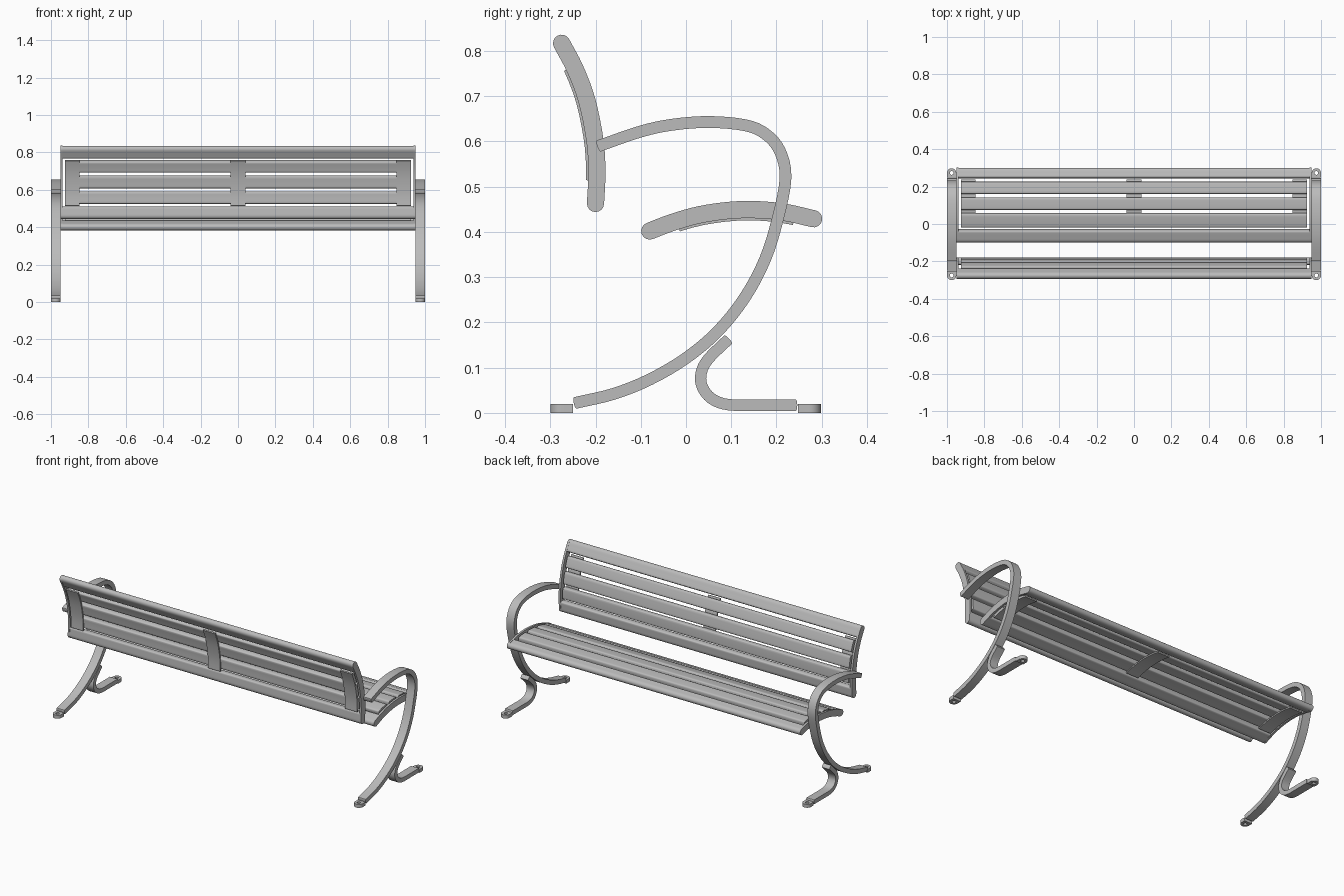
import bpy, bmesh, math
from mathutils import Vector

if "Cube" in bpy.data.objects:
    bpy.data.objects.remove(bpy.data.objects["Cube"])

metal = bpy.data.materials.new("grey_metal")
metal.use_nodes = True
metal.diffuse_color = (0.5, 0.5, 0.5, 1)
metal.node_tree.nodes["Principled BSDF"].inputs["Base Color"].default_value = (0.5, 0.5, 0.5, 1)


def finish(name, bm):
    bmesh.ops.recalc_face_normals(bm, faces=bm.faces)
    mesh = bpy.data.meshes.new(name)
    bm.to_mesh(mesh)
    bm.free()
    mesh.materials.append(metal)
    mesh.shade_smooth()
    mesh.set_sharp_from_angle(angle=math.radians(35))
    obj = bpy.data.objects.new(name, mesh)
    bpy.context.collection.objects.link(obj)
    return obj


def spline(points, steps=4):
    """Smooth curve through (y, z) points."""
    p = [Vector(q) for q in points]
    p = [2 * p[0] - p[1]] + p + [2 * p[-1] - p[-2]]
    out = []
    for a, b, c, d in zip(p, p[1:], p[2:], p[3:]):
        for i in range(steps):
            t = i / steps
            out.append(0.5 * (2 * b + (c - a) * t + (2 * a - 5 * b + 4 * c - d) * t ** 2
                              + (3 * b - a - 3 * c + d) * t ** 3))
    return out + [p[-2]]


def section(path, axis, lo, hi, n=6):
    """Part of a path between two coordinates on one axis."""
    out = []
    for i in range(n + 1):
        v = lo + (hi - lo) * i / n
        for a, b in zip(path, path[1:]):
            if v <= b[axis] or b is path[-1]:
                out.append(a.lerp(b, (v - a[axis]) / (b[axis] - a[axis])))
                break
    return out


def strip(name, path, x0, x1, half, caps, shift=0.0):
    """Band of thickness 2*half along a (y, z) path, with rounded ends."""
    n = len(path)
    tang = [(path[min(i + 1, n - 1)] - path[max(i - 1, 0)]).normalized() for i in range(n)]
    norm = [Vector((-t.y, t.x)) for t in tang]
    mid = [p + m * shift for p, m in zip(path, norm)]
    outline = [p + m * half for p, m in zip(mid, norm)]
    arc = [math.pi * k / 8 for k in range(1, 8)]
    outline += [mid[-1] + norm[-1] * half * math.cos(a) + tang[-1] * caps[1] * math.sin(a) for a in arc]
    outline += [p - m * half for p, m in zip(mid[::-1], norm[::-1])]
    outline += [mid[0] - norm[0] * half * math.cos(a) - tang[0] * caps[0] * math.sin(a) for a in arc]
    bm = bmesh.new()
    rings = [[bm.verts.new((x, q.x, q.y)) for q in outline] for x in (x0, x1)]
    for ring in rings:
        bm.faces.new(ring)
    for i in range(len(outline)):
        j = (i + 1) % len(outline)
        bm.faces.new((rings[0][i], rings[0][j], rings[1][j], rings[1][i]))
    return finish(name, bm)


def tab(name, x, y, sign):
    """Foot tab with a round outer end and a bolt hole."""
    bm = bmesh.new()
    n = 32
    loops = []
    for r, z in ((0.025, 0), (0.025, 0.02), (0.01, 0.02), (0.01, 0)):
        loop = []
        for i in range(n):
            c, s = math.cos(math.tau * i / n), math.sin(math.tau * i / n)
            k = r / max(abs(c), abs(s)) if r > 0.02 and s < 0 else r
            loop.append(bm.verts.new((x + c * k, y + sign * s * k, z)))
        loops.append(loop)
    for a, b in zip(loops, loops[1:] + loops[:1]):
        for i in range(n):
            j = (i + 1) % n
            bm.faces.new((a[i], a[j], b[j], b[i]))
    return finish(name, bm)


# Centre lines of the backrest and seat
R = 0.019
back = spline([(-0.2, 0.463), (-0.197, 0.53), (-0.201, 0.6), (-0.219, 0.69),
               (-0.245, 0.76), (-0.275, 0.817)])
seat = spline([(-0.08, 0.402), (-0.03, 0.421), (0.03, 0.438), (0.1, 0.448),
               (0.16, 0.449), (0.22, 0.443), (0.282, 0.429)])


def panel(name, path, axis, spans, support, shift):
    # Five slats, the outer two full length with a bullnose
    e = 0.006
    lo, hi = path[0][axis], path[-1][axis]
    for i, (a, b) in enumerate(spans):
        first, last = i == 0, i == len(spans) - 1
        part = section(path, axis, lo if first else a + e, hi if last else b - e)
        w = 0.947 if first or last else 0.925
        strip(f"{name}_slat_{i + 1}", part, -w, w, R - 0.001 if first or last else R - 0.002,
              (R if first else e, R if last else e))
    # Thin end bands
    for side, s in (("left", 1), ("right", -1)):
        strip(f"{name}_end_{side}", path, s * 0.937, s * 0.949, R, (R, R))
    # Support plates behind the slats
    for side, x in (("left", 0.887), ("middle", 0), ("right", -0.887)):
        strip(f"{name}_support_{side}", section(path, axis, *support, n=10),
              x - 0.039, x + 0.039, 0.004, (0.001, 0.001), shift)


panel("back", back, 1, [(0.45, 0.51), (0.525, 0.592), (0.608, 0.677), (0.695, 0.757), (0.772, 0.83)],
      (0.515, 0.765), 0.02)
panel("seat", seat, 0, [(-0.09, -0.03), (-0.018, 0.058), (0.075, 0.143), (0.16, 0.226), (0.244, 0.3)],
      (-0.02, 0.24), -0.02)

# End frames: one ribbon forms the rear leg and armrest, another the front foot
arm = spline([(-0.245, 0.022), (-0.16, 0.042), (-0.08, 0.074), (0, 0.121), (0.07, 0.18),
              (0.13, 0.255), (0.175, 0.34), (0.203, 0.43), (0.22, 0.52), (0.207, 0.58),
              (0.175, 0.617), (0.13, 0.636), (0.05, 0.643), (-0.03, 0.637), (-0.1, 0.622),
              (-0.193, 0.59)])
foot = spline([(0.243, 0.017), (0.17, 0.017), (0.095, 0.018), (0.056, 0.032), (0.035, 0.06),
               (0.034, 0.09), (0.05, 0.12), (0.093, 0.162)])
for side, s in (("left", 1), ("right", -1)):
    strip(f"arm_and_leg_{side}", arm, s * 0.95, s, 0.013, (0.003, 0.003))
    strip(f"front_foot_{side}", foot, s * 0.95, s, 0.0125, (0.003, 0.003))
    tab(f"front_tab_{side}", s * 0.975, 0.273, 1)
    tab(f"rear_tab_{side}", s * 0.975, -0.275, -1)
